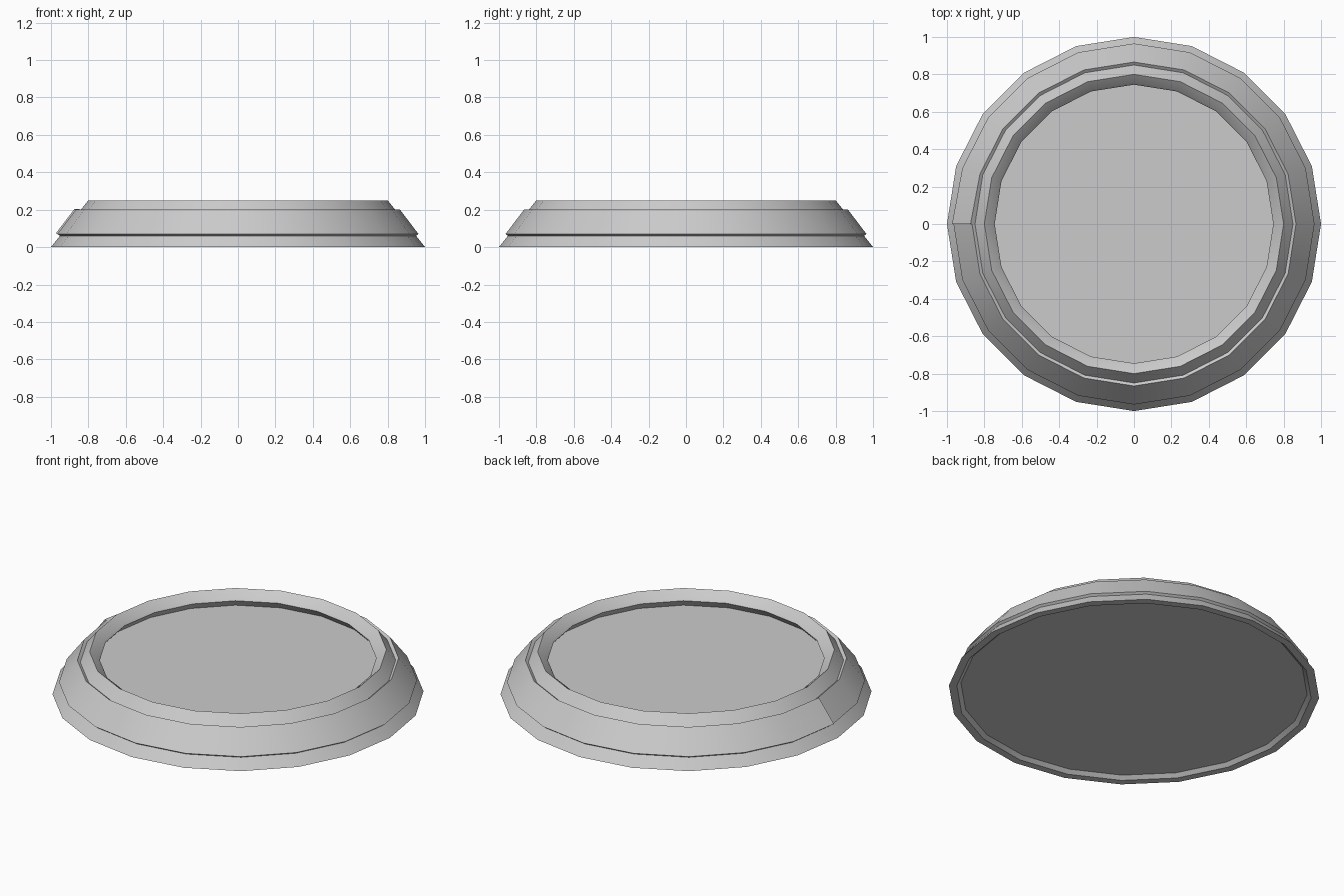
import bpy, bmesh, math

if "Cube" in bpy.data.objects:
    bpy.data.objects.remove(bpy.data.objects["Cube"])

SIDES = 20


def make_object(name, bm):
    bmesh.ops.recalc_face_normals(bm, faces=bm.faces)
    mesh = bpy.data.meshes.new(name)
    bm.to_mesh(mesh)
    bm.free()
    obj = bpy.data.objects.new(name, mesh)
    bpy.context.collection.objects.link(obj)
    bpy.ops.object.select_all(action='DESELECT')
    obj.select_set(True)
    bpy.context.view_layer.objects.active = obj
    bpy.ops.object.shade_smooth_by_angle(angle=math.radians(30))
    return obj


def add_ring(bm, r, z):
    ring = []
    for i in range(SIDES):
        a = math.tau * i / SIDES
        ring.append(bm.verts.new((r * math.cos(a), r * math.sin(a), z)))
    return ring


# Dish body: underside recess, sloping wall, tilted rim and undercut floor
profile = [(0.935, 0.02), (0.957, 0.0), (1.0, 0.0), (0.8, 0.25),
           (0.755, 0.213), (0.745, 0.2), (0.785, 0.155)]
bm = bmesh.new()
rings = [add_ring(bm, r, z) for r, z in profile]
for lower, upper in zip(rings, rings[1:]):
    for i in range(SIDES):
        j = (i + 1) % SIDES
        bm.faces.new((lower[i], lower[j], upper[j], upper[i]))
bm.faces.new(rings[0])
bm.faces.new(rings[-1])
make_object("dish_body", bm)

# Raised band wrapped round the wall, its ends meeting at the left seam
section = [(0.952, 0.06), (0.965, 0.07), (0.866, 0.2), (0.85, 0.1875)]
bm = bmesh.new()
loops = []
for i in range(SIDES + 1):
    a = math.pi - math.tau * i / SIDES
    lift = 0.008 if i == 0 else 0.0   # one end stands slightly proud
    loop = []
    for k, (r, z) in enumerate(section):
        if k in (1, 2):
            r, z = r + lift, z + lift * 0.6
        loop.append(bm.verts.new((r * math.cos(a), r * math.sin(a), z)))
    loops.append(loop)
for p, q in zip(loops, loops[1:]):
    for k in range(4):
        n = (k + 1) % 4
        bm.faces.new((p[k], p[n], q[n], q[k]))
bm.faces.new(loops[0])
bm.faces.new(loops[-1])
make_object("wall_band", bm)
